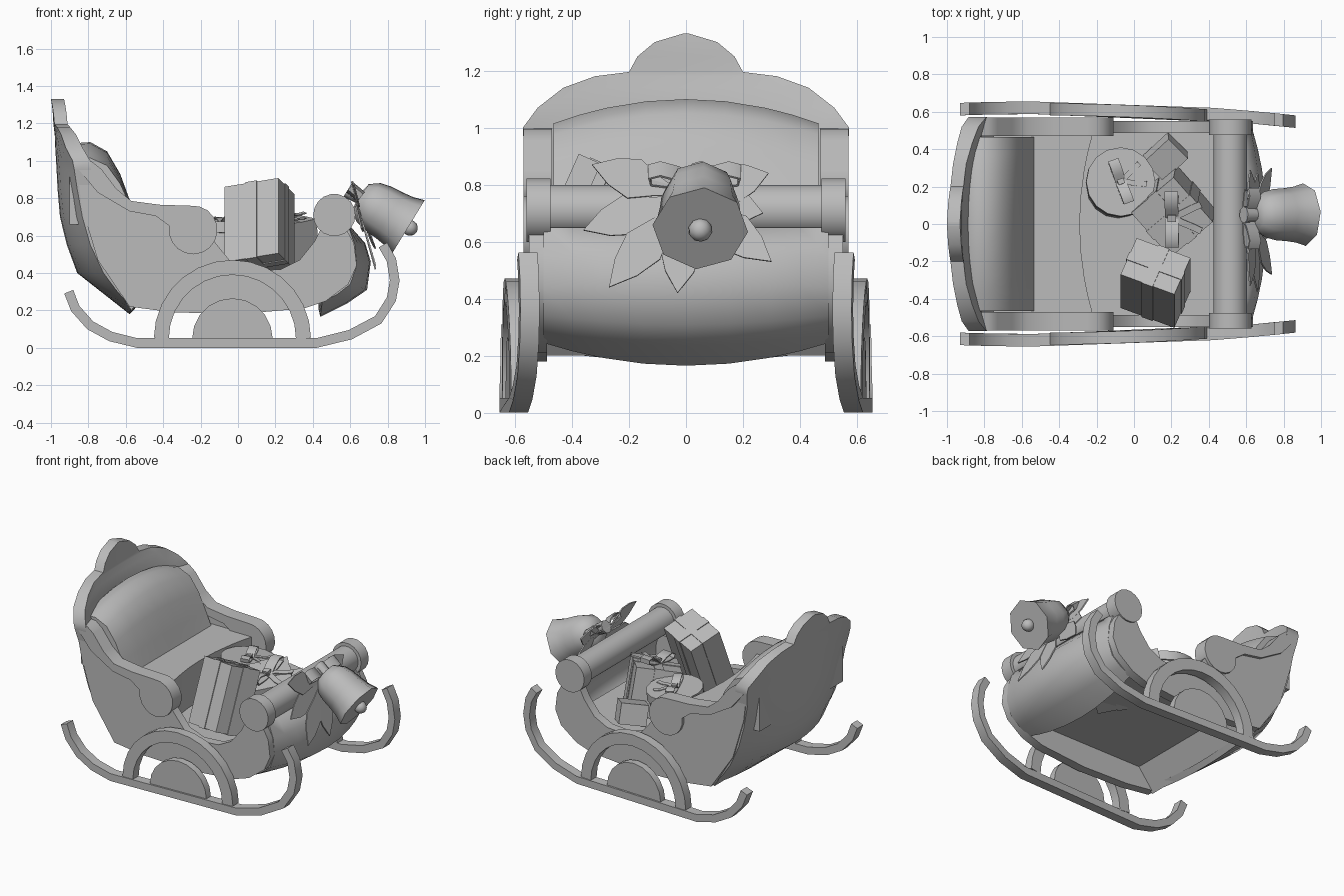
import bpy, bmesh, math
from mathutils import Matrix, Vector, Euler

if "Cube" in bpy.data.objects:
    bpy.data.objects.remove(bpy.data.objects["Cube"])

mat = bpy.data.materials.new("grey")
mat.diffuse_color = (0.5, 0.5, 0.5, 1)
mat.use_nodes = True
mat.node_tree.nodes["Principled BSDF"].inputs["Base Color"].default_value = mat.diffuse_color


def finish(name, bm, matrix=None, angle=40):
    if matrix is not None:
        bm.transform(matrix)
    bmesh.ops.recalc_face_normals(bm, faces=bm.faces)
    me = bpy.data.meshes.new(name)
    bm.to_mesh(me)
    bm.free()
    for p in me.polygons:
        p.use_smooth = True
    me.set_sharp_from_angle(angle=math.radians(angle))
    me.materials.append(mat)
    ob = bpy.data.objects.new(name, me)
    bpy.context.collection.objects.link(ob)
    return ob


def loft(name, ys, profile, matrix=None, warp=None, angle=40):
    """Closed xz profile (a function of y) skinned across the ys."""
    bm = bmesh.new()
    rings = []
    for y in ys:
        rings.append([bm.verts.new((x, y + (warp(x) if warp else 0), z)) for x, z in profile(y)])
    n = len(rings[0])
    for a, b in zip(rings, rings[1:]):
        for i in range(n):
            j = (i + 1) % n
            bm.faces.new((a[i], a[j], b[j], b[i]))
    bm.faces.new(rings[0])
    bm.faces.new(rings[-1])
    return finish(name, bm, matrix, angle)


def band(path, half):
    """Closed outline of a strip of constant thickness along an xz path."""
    pts = [Vector(p) for p in path]
    up, down = [], []
    for i, p in enumerate(pts):
        t = (pts[min(i + 1, len(pts) - 1)] - pts[max(i - 1, 0)]).normalized()
        n = Vector((-t.y, t.x)) * half
        up.append(tuple(p + n))
        down.append(tuple(p - n))
    return up + down[::-1]


def arc(cx, cz, r, a0, a1, n):
    return [(cx + r * math.cos(math.radians(a0 + (a1 - a0) * i / n)),
             cz + r * math.sin(math.radians(a0 + (a1 - a0) * i / n))) for i in range(n + 1)]


def place(loc, rot=(0, 0, 0)):
    return Matrix.Translation(loc) @ Euler([math.radians(a) for a in rot]).to_matrix().to_4x4()


def box(name, size, matrix):
    bm = bmesh.new()
    bmesh.ops.create_cube(bm, size=1)
    bm.transform(Matrix.Diagonal((*size, 1)))
    return finish(name, bm, matrix)


def mix(a, b, t):
    return [(p[0] + (q[0] - p[0]) * t, p[1] + (q[1] - p[1]) * t) for p, q in zip(a, b)]


# Side outlines shared by both sides of the sleigh
runner = band([(-.905, .30), (-.87, .21), (-.79, .12), (-.68, .06), (-.54, .026), (.42, .026),
               (.6, .07), (.75, .15), (.82, .26), (.838, .36), (.82, .47), (.775, .55)], .026)
arch = band(arc(-.03, .05, .38, 0, 180, 14), .04)
hub = arc(-.03, .05, .215, 0, 180, 10)
panel = [(-.86, .96), (-.835, .75), (-.75, .47), (-.58, .22), (-.35, .19), (0, .18), (.35, .21),
         (.47, .25), (.59, .34), (.635, .44), (.62, .56), (.57, .65), (.45, .65), (.41, .57),
         (.33, .47), (.23, .42), (.08, .41), (-.03, .45), (-.12, .56), (-.24, .7),
         (-.45, .73), (-.6, .76), (-.74, .9)]
rail = [(-.87, 1.0), (-.78, .995), (-.73, .955), (-.65, .85), (-.57, .785), (-.42, .765)] + \
       arc(-.24, .63, .13, 95, -190, 14) + [(-.44, .705), (-.58, .73), (-.75, .83), (-.87, .975)]


def bow_in(x):
    return -.04 * (x + .5) ** 2


for side, s in (("right", -1), ("left", 1)):
    def warp(x, s=s):
        return s * bow_in(x)
    for name, shape, y0, y1 in (("runner", runner, .588, .655), ("runner_arch", arch, .58, .645),
                                ("arch_hub", hub, .585, .635)):
        loft(f"{side}_{name}", (s * y0, s * y1), lambda y, q=shape: q, warp=warp)
    for name, shape, y0, y1 in (("side_panel", panel, .487, .55), ("arm_rail", rail, .47, .57),
                                ("front_scroll", arc(.515, .71, .113, 0, 340, 17), .475, .56)):
        loft(f"{side}_{name}", (s * y0, s * y1), lambda y, q=shape: q)

# Front roll and bulging dash panel
loft("front_roll", (-.48, .48), lambda y: arc(.515, .71, .09, 0, 340, 17))
dash_mid = [(.6, .65), (.68, .56), (.71, .46), (.69, .31), (.58, .235), (.44, .165),
            (.43, .21), (.55, .28), (.64, .35), (.655, .45), (.62, .53), (.54, .65)]
dash_end = [(.59, .65), (.625, .55), (.635, .44), (.60, .34), (.53, .285), (.45, .245),
            (.43, .28), (.5, .32), (.55, .37), (.575, .44), (.57, .53), (.53, .65)]
YS = [-.5, -.4, -.3, -.15, 0, .15, .3, .4, .5]
loft("dash_panel", YS, lambda y: mix(dash_mid, dash_end, (y / .5) ** 2), angle=60)

# Raised floor, seat and padded backrest
loft("floor", YS, lambda y: [(-.57, .2), (-.45, .35), (.56, .35), (.57, .39), (-.7, .39)])
loft("seat", [y * .98 for y in YS],
     lambda y: [(-.75, .67), (-.29 + .3 * y * y, .67), (-.29 + .3 * y * y, .37), (-.7, .37), (-.75, .5)])
cushion = [(-.9, .66), (-.9, 1.06), (-.86, 1.095), (-.79, 1.1), (-.70, 1.05), (-.63, .93), (-.575, .78), (-.53, .66)]
loft("backrest_cushion", [y * .93 for y in YS],
     lambda y: [(x, z - .085 * (y / .465) ** 2 * (z - .66) / .44) for x, z in cushion])

# Scalloped back board: rows of (z, half width, x in the middle, x at the edge, depth)
rows = [(.18, .5, -.58, -.57, .03), (.29, .52, -.72, -.64, .05), (.4, .535, -.86, -.70, .06),
        (.55, .54, -.915, -.775, .06), (.7, .543, -.952, -.82, .065), (.85, .545, -.965, -.85, .07),
        (.95, .57, -.97, -.875, .09), (1.0, .572, -.973, -.885, .095), (1.07, .52, -.977, -.91, .09),
        (1.14, .43, -.98, -.92, .08), (1.18, .32, -.985, -.93, .07), (1.195, .2, -.987, -.94, .07),
        (1.25, .17, -.99, -.95, .07), (1.30, .11, -.995, -.96, .07), (1.33, .01, -1, -.97, .07)]
bm = bmesh.new()
N = 10
layers = []
for k in (0, 1):
    grid = []
    for z, w, xm, xe, depth in rows:
        row = []
        for i in range(N + 1):
            y = w * (2 * i / N - 1)
            u = (y / .57) ** 2
            low = max(0, (.4 - z) / .22)
            row.append(bm.verts.new((xm + (xe - xm) * u + k * depth, y, z + .05 * u * low + k * .03 * low)))
        grid.append(row)
    layers.append(grid)
a, b = layers
M = len(rows) - 1
for g in layers:
    for r in range(M):
        for i in range(N):
            bm.faces.new((g[r][i], g[r][i + 1], g[r + 1][i + 1], g[r + 1][i]))
for i in range(N):
    for r in (0, M):
        bm.faces.new((a[r][i], a[r][i + 1], b[r][i + 1], b[r][i]))
for r in range(M):
    for i in (0, N):
        bm.faces.new((a[r][i], a[r + 1][i], b[r + 1][i], b[r][i]))
finish("back_board", bm)


# Ribbon bow: two loops, two tails and a knot, lying on local xy
def bow(name, matrix, size):
    m = matrix @ Matrix.Scale(size, 4)
    loop = band([(0, 0), (.35, .22), (.75, .36), (1, .28), (.95, .1), (.5, .02), (0, 0)], .025)
    tail = band([(0, 0), (.4, .08), (.8, .02), (1.15, .06)], .02)
    for k, a in enumerate((0, 180)):
        loft(f"{name}_loop_{k}", (-.24, .24), lambda y: loop, m @ place((0, 0, 0), (0, 0, a)))
        loft(f"{name}_tail_{k}", (-.12, .12), lambda y: tail, m @ place((0, 0, 0), (0, 0, -65 - 50 * k)))
    box(f"{name}_knot", (.24, .3, .24), m @ place((0, 0, .08)))


def gift(name, size, matrix):
    x, y, z = size
    box(name, size, matrix)
    box(f"{name}_ribbon_a", (x * .2, y + .01, z + .01), matrix)
    box(f"{name}_ribbon_b", (x + .01, y * .2, z + .01), matrix)


# Presents
gift("tall_gift", (.31, .23, .44), place((.115, -.315, .64), (-24, 0, 0)) @ place((0, 0, 0), (0, 0, -22)))
m = place((.21, .07, .53), (8, -10, 40))
gift("square_gift", (.30, .32, .32), m)
bow("square_gift_bow", m @ place((0, 0, .165), (0, 0, 50)), .15)
box("small_gift", (.15, .18, .14), place((.17, .36, .47), (10, 12, -45)))
m = place((-.08, .21, .48), (-5, 3, 0))
for name, r, z0, z1 in (("round_gift", .17, -.12, .12), ("round_gift_lid", .185, .12, .18)):
    bm = bmesh.new()
    bmesh.ops.create_cone(bm, cap_ends=True, segments=16, radius1=r, radius2=r, depth=z1 - z0)
    finish(name, bm, m @ place((0, 0, (z0 + z1) / 2)))
bow("round_gift_bow", m @ place((0, 0, .18), (0, 0, 110)), .12)

# Bell: octagonal turned profile of (radius, distance from crown), closed at the mouth
axis = Vector((.85, 0, -.52)).normalized()
tilt = axis.to_track_quat('Z', 'Y').to_matrix().to_4x4()
bell = Matrix.Translation((.655, .05, .803)) @ tilt @ Matrix.Rotation(math.radians(40), 4, 'Z')
bm = bmesh.new()
rings = []
for r, d in ((.03, -.01), (.085, .0), (.122, .05), (.137, .11), (.142, .18), (.15, .24), (.168, .30)):
    rings.append([bm.verts.new((r * math.cos(k * math.pi / 4), r * math.sin(k * math.pi / 4), d)) for k in range(8)])
for p, q in zip(rings, rings[1:]):
    for k in range(8):
        bm.faces.new((p[k], p[(k + 1) % 8], q[(k + 1) % 8], q[k]))
bm.faces.new(rings[0])
bm.faces.new(rings[-1])
finish("bell", bm, bell, 60)
bm = bmesh.new()
bmesh.ops.create_uvsphere(bm, u_segments=10, v_segments=8, radius=.042)
finish("bell_clapper", bm, bell @ place((0, 0, .31)))
bm = bmesh.new()
bmesh.ops.create_cone(bm, cap_ends=True, segments=8, radius1=.045, radius2=.035, depth=.09)
finish("bell_crown", bm, bell @ place((0, 0, -.035)), 60)
bow("bell_bow", place((.61, .03, .81), (0, 40, 0)) @ place((0, 0, 0), (0, 0, 90)), .16)

# Pointed leaves fanned around the bell: tips given as (y, z)
for k, (y, z) in enumerate(((-.33, .87), (-.36, .64), (-.27, .44), (-.03, .42), (.3, .53), (.29, .84), (.27, .70))):
    base = Vector((.64, 0, .76))
    tip = Vector((.62 if z > .8 else .66 if z > .6 else .735, y, z))
    d = tip - base
    across = d.cross(Vector((1, 0, .3))).normalized()
    n = d.cross(across).normalized() * .004
    bm = bmesh.new()
    outline = [(0, 0), (.3, .035), (.55, .075), (.78, .05), (1, 0), (.78, -.05), (.55, -.075), (.3, -.035)]
    top = [bm.verts.new(base + d * t + across * w + n) for t, w in outline]
    low = [bm.verts.new(base + d * t + across * w - n) for t, w in outline]
    bm.faces.new(top)
    bm.faces.new(low)
    for i in range(8):
        j = (i + 1) % 8
        bm.faces.new((top[i], top[j], low[j], low[i]))
    finish(f"leaf_{k}", bm)
